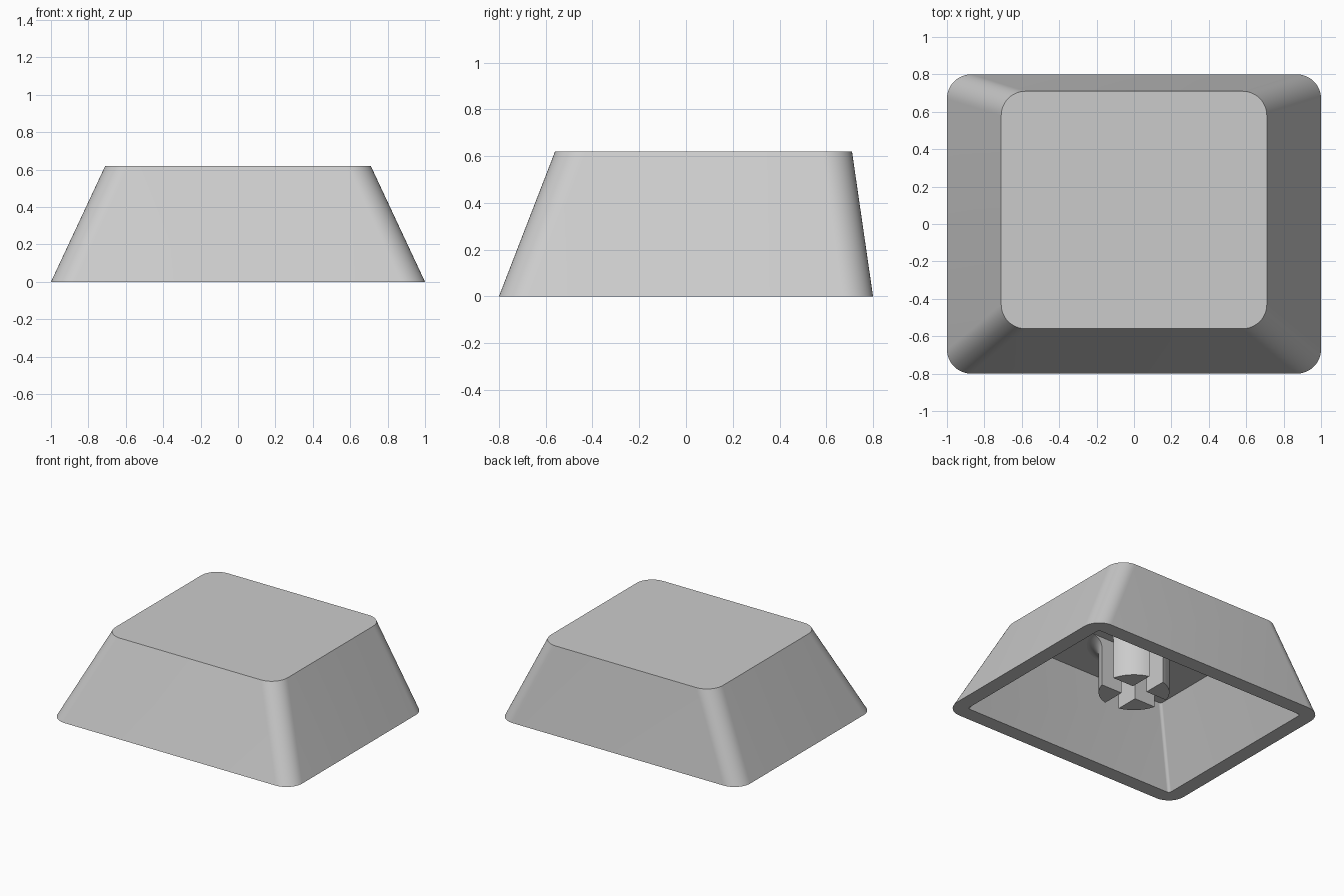
import bpy, bmesh
from math import sin, cos, pi, radians, asin, sqrt

cube = bpy.data.objects.get("Cube")
if cube:
    bpy.data.objects.remove(cube)

grey = bpy.data.materials.new("light_grey")
grey.use_nodes = True
colour = (0.6, 0.6, 0.6, 1)
grey.diffuse_color = colour
grey.node_tree.nodes["Principled BSDF"].inputs["Base Color"].default_value = colour

HEIGHT, CEILING, WALL = 0.62, 0.52, 0.11


def rounded_rect(x, front, back, r, z, steps=12):
    """Counter-clockwise ring of points with rounded corners."""
    corners = [(x - r, back - r), (r - x, back - r), (r - x, front + r), (x - r, front + r)]
    return [(cx + r * cos(a), cy + r * sin(a), z)
            for q, (cx, cy) in enumerate(corners)
            for a in ((q + i / steps) * pi / 2 for i in range(steps + 1))]


def loft(name, rings, close=False):
    """Skin a stack of rings; either cap the ends or join last to first."""
    bm = bmesh.new()
    loops = [[bm.verts.new(p) for p in ring] for ring in rings]
    pairs = list(zip(loops, loops[1:]))
    if close:
        pairs.append((loops[-1], loops[0]))
    for low, high in pairs:
        for i in range(len(low)):
            j = (i + 1) % len(low)
            bm.faces.new((low[i], low[j], high[j], high[i]))
    if not close:
        bm.faces.new(loops[0][::-1])
        bm.faces.new(loops[-1])
    bmesh.ops.recalc_face_normals(bm, faces=bm.faces)
    mesh = bpy.data.meshes.new(name)
    bm.to_mesh(mesh)
    bm.free()
    mesh.materials.append(grey)
    obj = bpy.data.objects.new(name, mesh)
    bpy.context.collection.objects.link(obj)
    bpy.ops.object.select_all(action="DESELECT")
    obj.select_set(True)
    bpy.context.view_layer.objects.active = obj
    bpy.ops.object.shade_smooth_by_angle(angle=radians(30))
    return obj


def section(z, inset, r):
    """Tapered body outline at a height, shrunk by the wall thickness."""
    t = z / HEIGHT
    return rounded_rect(1 - 0.29 * t - inset, -0.8 + 0.24 * t + inset,
                        0.8 - 0.09 * t - inset, r, z)


# Hollow tapered cap: ceiling, inner walls, rim, outer walls, flat top
loft("cap_shell", [section(CEILING, WALL, 0.02), section(0, WALL, 0.02),
                   section(0, 0, 0.13), section(HEIGHT, 0, 0.13)])

# Stem split into four posts by a cross slot, each flaring into the ceiling
RADIUS, HALF_SLOT, FLARE, STEM_BOTTOM = 0.24, 0.06, 0.08, 0.15


def post_section(z, r, sx, sy, steps=12):
    start = asin(HALF_SLOT / r)
    angles = [start + (pi / 2 - 2 * start) * i / steps for i in range(steps + 1)]
    ring = [(HALF_SLOT, HALF_SLOT)] + [(r * cos(a), r * sin(a)) for a in angles]
    return [(sx * x, sy * y, z) for x, y in ring]


levels = [(STEM_BOTTOM, RADIUS)]
for i in range(9):
    a = i / 8 * pi / 2
    levels.append((CEILING - FLARE * (1 - sin(a)), RADIUS + FLARE * (1 - cos(a))))
levels.append((CEILING + 0.02, RADIUS + FLARE))

for side, sx in (("left", 1), ("right", -1)):
    for end, sy in (("front", -1), ("back", 1)):
        loft(f"stem_post_{end}_{side}", [post_section(z, r, sx, sy) for z, r in levels])
